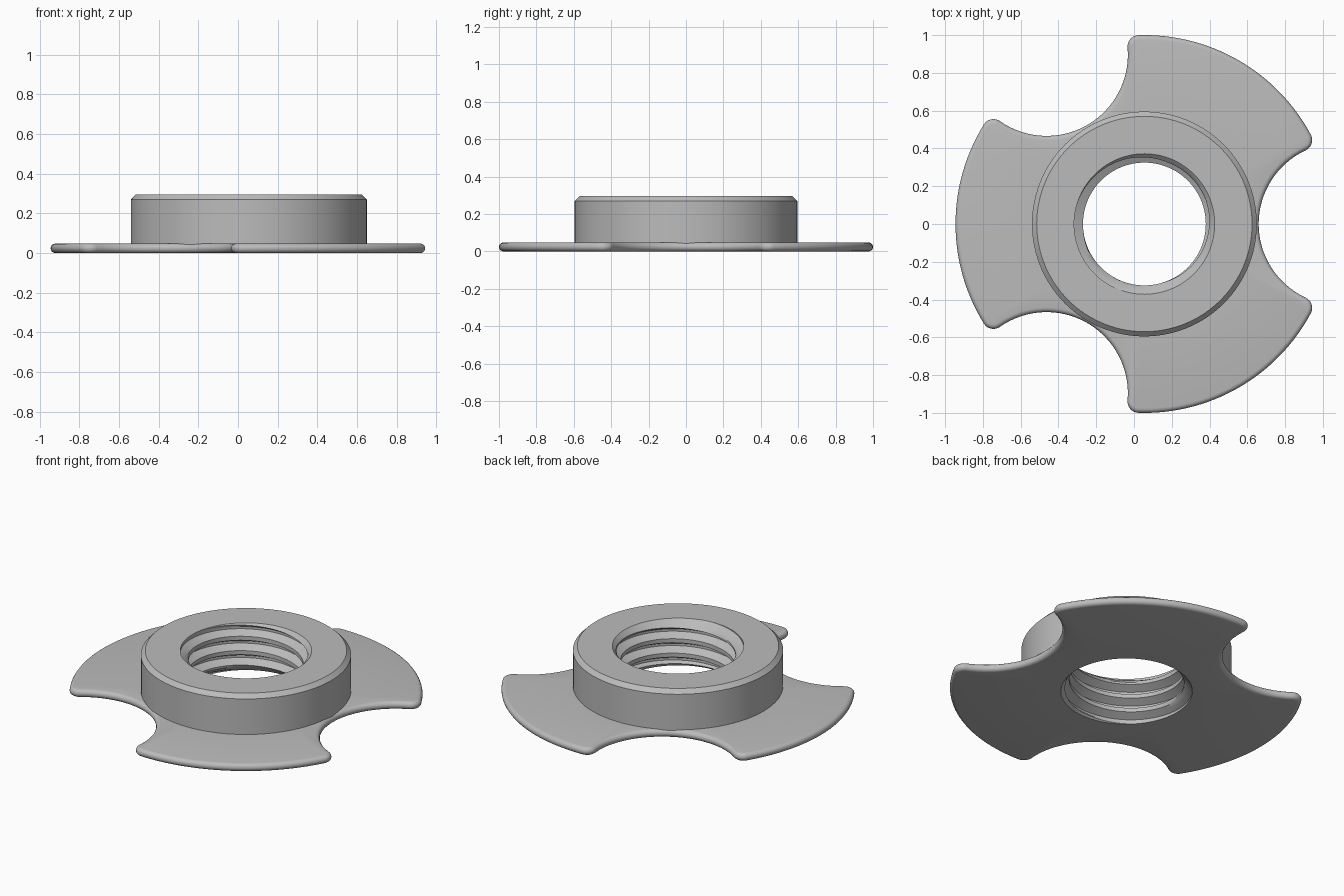
import bpy, bmesh
from math import sin, cos, atan2, acos, pi, radians, tau

cube = bpy.data.objects.get("Cube")
if cube:
    bpy.data.objects.remove(cube, do_unlink=True)

AXIS_X = 0.055                      # axis of the ring
HEIGHT, PLATE = 0.295, 0.048
ROOT, CREST, PITCH = 0.372, 0.325, 0.09
SEGMENTS = 120

grey = bpy.data.materials.new("plain_grey")
grey.use_nodes = True
grey.diffuse_color = (0.5, 0.5, 0.5, 1)
grey.node_tree.nodes["Principled BSDF"].inputs["Base Color"].default_value = (0.5, 0.5, 0.5, 1)


def loft(name, loops, closed=True):
    """Skin consecutive loops of points with quads."""
    bm = bmesh.new()
    rows = [[bm.verts.new(p) for p in loop] for loop in loops]
    n = len(rows[0])
    for a, b in zip(rows, rows[1:]):
        for i in range(n if closed else n - 1):
            j = (i + 1) % n
            bm.faces.new((a[i], a[j], b[j], b[i]))
    bmesh.ops.remove_doubles(bm, verts=bm.verts, dist=0.0001)
    mesh = bpy.data.meshes.new(name)
    bm.to_mesh(mesh)
    bm.free()
    mesh.materials.append(grey)
    obj = bpy.data.objects.new(name, mesh)
    obj.location.x = AXIS_X
    bpy.context.collection.objects.link(obj)
    bpy.ops.object.select_all(action='DESELECT')
    obj.select_set(True)
    bpy.context.view_layer.objects.active = obj
    bpy.ops.object.shade_smooth_by_angle(angle=radians(30))
    return obj


def ring(r, z):
    return [(r * cos(tau * i / SEGMENTS), r * sin(tau * i / SEGMENTS), z)
            for i in range(SEGMENTS)]


def arc(cx, cy, r, start, end, n):
    return [(cx + r * cos(start + (end - start) * i / n),
             cy + r * sin(start + (end - start) * i / n)) for i in range(n)]


# Three-lobed plate: outer arc, round notches and filleted tips
RIM, NOTCH, NOTCH_AT, TIP = 1.0, 0.43, 1.035, 0.06


def outline(inset, z):
    d = RIM - TIP
    a = acos((NOTCH_AT**2 + d**2 - (NOTCH + TIP)**2) / (2 * NOTCH_AT * d))
    b = atan2(d * sin(a), d * cos(a) - NOTCH_AT)
    third = tau / 3
    e = third - a
    pts = arc(NOTCH_AT, 0, NOTCH + inset, tau - b, b, 32)
    pts += arc(d * cos(a), d * sin(a), TIP - inset, b - pi, a, 10)
    pts += arc(0, 0, RIM - inset, a, e, 32)
    pts += arc(d * cos(e), d * sin(e), TIP - inset, e, third + pi - b, 10)
    return [(x * cos(k * third) - y * sin(k * third),
             x * sin(k * third) + y * cos(k * third), z)
            for k in range(3) for x, y in pts]


def inner_loop(r, z):
    return [(r * cos(atan2(y, x)), r * sin(atan2(y, x)), z) for x, y, _ in outline(0, 0)]


half = PLATE / 2
edge = [outline(half * (1 - cos(t)), half + half * sin(t))
        for t in (pi * (i / 8 - 0.5) for i in range(9))]
loft("lobed_plate", [inner_loop(ROOT, 0)] + edge + [inner_loop(0.5, PLATE)])

# Chamfered hub wall and top face
loft("hub", [ring(r, z) for r, z in
             ((0.595, 0.02), (0.595, HEIGHT - 0.025), (0.57, HEIGHT), (ROOT, HEIGHT))])

# Threaded bore: rows follow the helix and are clipped at both ends
PHASE = HEIGHT / PITCH - 245 / 360


def bore_radius(z, turn):
    u = (z / PITCH - turn - PHASE) % 1
    t = min(u, 1 - u)
    thread = ROOT - (ROOT - CREST) * min(1, max(0, (t - 0.08) / 0.28))
    return max(thread, ROOT - z, ROOT - (HEIGHT - z))


def bore_point(step, i):
    turn = i / SEGMENTS
    z = min(HEIGHT, max(0, PITCH * (step + PHASE + turn)))
    r = bore_radius(z, turn)
    return (r * cos(tau * turn), r * sin(tau * turn), z)


steps = [k + f for k in range(-5, 3) for f in (0, 0.08, 0.22, 0.36, 0.5, 0.64, 0.78, 0.92)]
loft("threaded_bore", [[bore_point(s, i) for i in range(SEGMENTS + 1)]
                       for s in reversed(steps)], closed=False)
